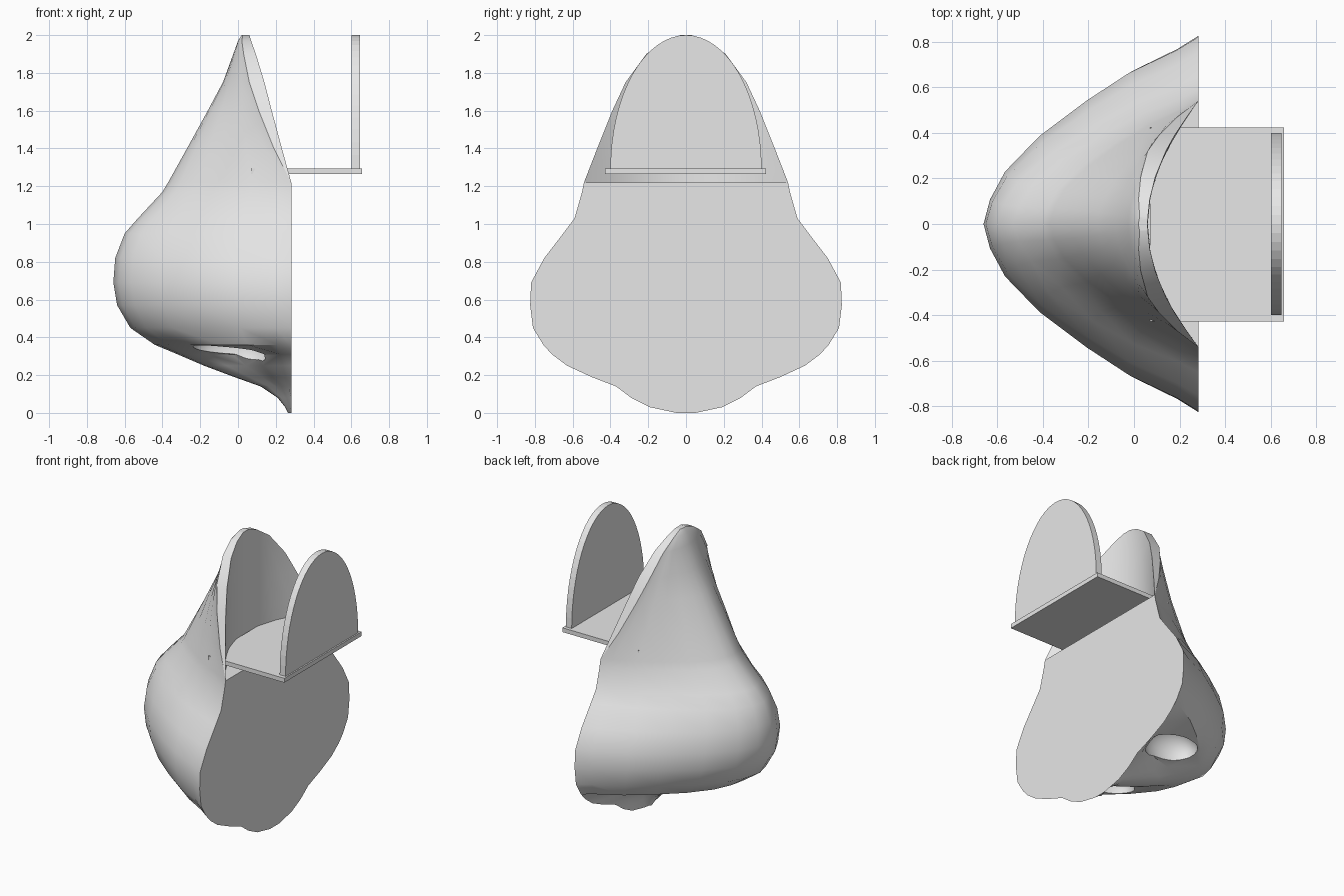
import bpy, bmesh, math

cube = bpy.data.objects.get("Cube")
if cube:
    bpy.data.objects.remove(cube, do_unlink=True)

grey = bpy.data.materials.new("plain_grey")
grey.use_nodes = True
GREY = (0.8, 0.8, 0.8, 1)
grey.diffuse_color = GREY
grey.node_tree.nodes["Principled BSDF"].inputs["Base Color"].default_value = GREY


def finish(name, bm, smooth=False):
    """Turn a bmesh into a named, coloured object."""
    bmesh.ops.recalc_face_normals(bm, faces=bm.faces)
    mesh = bpy.data.meshes.new(name)
    bm.to_mesh(mesh)
    bm.free()
    mesh.materials.append(grey)
    obj = bpy.data.objects.new(name, mesh)
    bpy.context.collection.objects.link(obj)
    if smooth:
        shade(obj)
    return obj


def shade(obj):
    bpy.ops.object.select_all(action="DESELECT")
    obj.select_set(True)
    bpy.context.view_layer.objects.active = obj
    bpy.ops.object.shade_smooth_by_angle(angle=math.radians(35))


def prism(name, outline, x0, x1):
    """Extrude a (y, z) outline along x."""
    bm = bmesh.new()
    face = bm.faces.new([bm.verts.new((x0, y, z)) for y, z in outline])
    moved = bmesh.ops.extrude_face_region(bm, geom=[face])["geom"]
    verts = [v for v in moved if isinstance(v, bmesh.types.BMVert)]
    bmesh.ops.translate(bm, vec=(x1 - x0, 0, 0), verts=verts)
    return finish(name, bm)


# Nose: level sections (height, front x, half width, rear edge of skin)
BACK = 0.282
FLOOR = 1.22
LEVELS = [
    (0, .265, .05, BACK), (.03, .25, .19, BACK), (.08, .21, .29, BACK),
    (.14, .12, .37, BACK), (.19, -.02, .5, BACK), (.25, -.18, .63, BACK),
    (.31, -.32, .71, BACK), (.36, -.44, .755, BACK), (.45, -.57, .81, BACK),
    (.57, -.64, .825, BACK), (.69, -.66, .82, BACK), (.82, -.65, .75, BACK),
    (.95, -.6, .65, BACK), (1.03, -.53, .59, BACK), (1.17, -.4, .55, BACK),
    (FLOOR, -.37, .54, BACK), (FLOOR, -.37, .54, BACK),
    (1.4, -.27, .47, .19), (1.6, -.16, .39, .11), (1.75, -.08, .32, .06),
    (1.9, -.025, .21, .03), (1.97, 0, .11, .02), (2, .02, .03, .025),
]
# Width along the depth: rounded skin, and the pinched strip under the tip
DEPTH = [0, .03, .1, .26, .48, .68, .9, 1]
ROUND = [0, .13, .28, .47, .66, .81, .93, 1]
PINCHED = [0, .08, .14, .19, .24, .36, .75, 1]


def section(z, front, half, edge, hollow):
    widths = PINCHED if z < .33 else ROUND
    side = [(front + t * (edge - front), half * w) for t, w in zip(DEPTH, widths)]
    rear = []
    for i in range(9):
        y = half * (1 - i / 4)
        rear.append((min(BACK, .06 + .78 * y * y) if hollow else BACK, y))
    mirrored = [(x, -y) for x, y in reversed(side[1:])]
    return [(x, y, z) for x, y in side + rear + mirrored]


bm = bmesh.new()
rings = []
for i, level in enumerate(LEVELS):
    hollow = i > 0 and level[0] >= FLOOR and LEVELS[i - 1][0] >= FLOOR
    rings.append([bm.verts.new(p) for p in section(*level, hollow)])
for low, high in zip(rings, rings[1:]):
    for j in range(len(low)):
        k = (j + 1) % len(low)
        bm.faces.new((low[j], low[k], high[k], high[j]))
bm.faces.new(rings[0])
bm.faces.new(rings[-1])
bmesh.ops.remove_doubles(bm, verts=bm.verts, dist=.0005)
bmesh.ops.dissolve_degenerate(bm, edges=bm.edges, dist=.0005)
nose = finish("nose", bm)

# Nostril hollows
for side, label in ((1, "left"), (-1, "right")):
    bm = bmesh.new()
    bmesh.ops.create_icosphere(bm, subdivisions=3, radius=1)
    for v in bm.verts:
        v.co = (v.co.x * .2 - .04, v.co.y * .13 + side * .31, v.co.z * .15 + .34)
    cutter = finish(label + "_nostril_cutter", bm)
    cutter.hide_render = True
    cutter.hide_viewport = True
    cut = nose.modifiers.new(label + "_nostril", "BOOLEAN")
    cut.operation = "DIFFERENCE"
    cut.solver = "EXACT"
    cut.object = cutter
# Bake the cuts so that no cutter remains
graph = bpy.context.evaluated_depsgraph_get()
baked = bpy.data.meshes.new_from_object(nose.evaluated_get(graph))
nose.modifiers.clear()
nose.data = baked
for obj in list(bpy.data.objects):
    if obj.name.endswith("_cutter"):
        bpy.data.objects.remove(obj, do_unlink=True)
shade(nose)

# Shelf, whose inner corners poke through the skin
TOP = 1.295
prism("shelf", [(-.428, 1.265), (.424, 1.265), (.424, TOP), (-.428, TOP)], .07, .657)

# Arched upright at the outer end of the shelf
arch = []
for i in range(33):
    a = math.pi * i / 32
    arch.append((.4 * math.cos(a), TOP + .705 * math.sin(a)))
prism("upright", arch, .602, .647)
